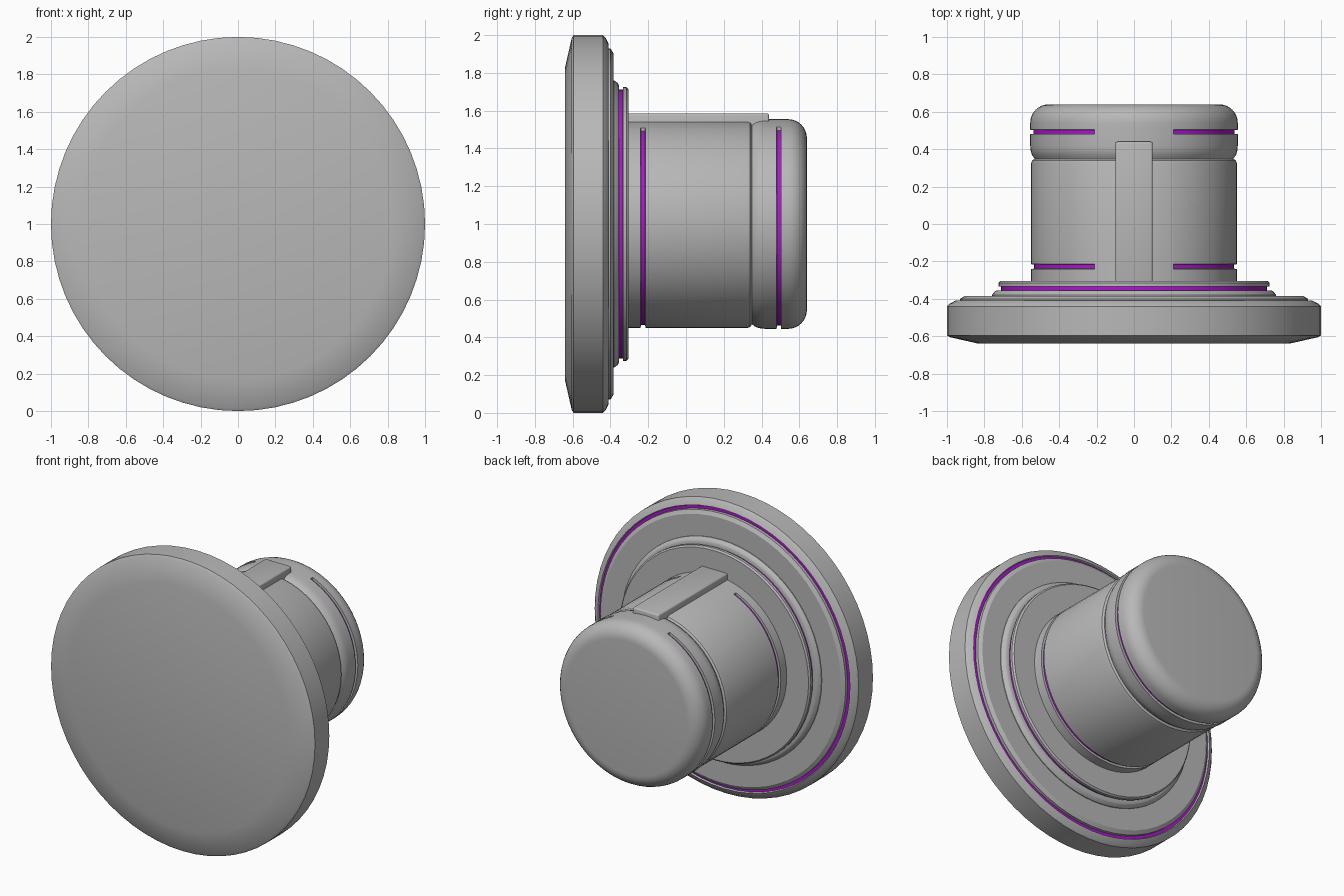
import bpy, bmesh, math

cube = bpy.data.objects.get("Cube")
if cube:
    bpy.data.objects.remove(cube)

SEGMENTS = 64
GAP = math.radians(22.5)   # uncut arc at the top of the partial grooves
CENTER_Z = 1.0


def make_material(name, color):
    mat = bpy.data.materials.new(name)
    mat.use_nodes = True
    mat.diffuse_color = color
    bsdf = mat.node_tree.nodes["Principled BSDF"]
    bsdf.inputs["Base Color"].default_value = color
    bsdf.inputs["Roughness"].default_value = 0.6
    return mat


GREY = make_material("grey", (0.48, 0.48, 0.48, 1))
PURPLE = make_material("purple", (0.4, 0.01, 0.6, 1))


def finish(bm, name):
    bmesh.ops.recalc_face_normals(bm, faces=bm.faces)
    mesh = bpy.data.meshes.new(name)
    bm.to_mesh(mesh)
    bm.free()
    obj = bpy.data.objects.new(name, mesh)
    bpy.context.collection.objects.link(obj)
    mesh.materials.append(GREY)
    mesh.materials.append(PURPLE)
    bpy.ops.object.select_all(action='DESELECT')
    obj.select_set(True)
    bpy.context.view_layer.objects.active = obj
    bpy.ops.object.shade_smooth_by_angle(angle=math.radians(30))
    return obj


def lathe(name, profile, purple_row=None, depth=0.0):
    """Turn (radius, y) points about the y axis. The strip after purple_row is
    purple; with a depth it is also sunk, except across the top gap."""
    angles = [2 * math.pi * i / SEGMENTS for i in range(SEGMENTS)]
    if depth:
        angles += [GAP + 0.01, 2 * math.pi - GAP - 0.01]
        angles.sort()

    def sunk(a):
        return min(a, 2 * math.pi - a) > GAP + 0.005

    bm = bmesh.new()
    rings = []
    for row, (radius, y) in enumerate(profile):
        cut = depth if purple_row is not None and row in (purple_row, purple_row + 1) else 0
        ring = []
        for a in angles:
            r = radius - (cut if sunk(a) else 0)
            ring.append(bm.verts.new((r * math.sin(a), y, CENTER_Z + r * math.cos(a))))
        rings.append(ring)
    n = len(angles)
    for row in range(len(rings) - 1):
        for i in range(n):
            j = (i + 1) % n
            f = bm.faces.new((rings[row][i], rings[row][j], rings[row + 1][j], rings[row + 1][i]))
            if row == purple_row and (not depth or (sunk(angles[i]) and sunk(angles[j]))):
                f.material_index = 1
    bm.faces.new(rings[0])
    bm.faces.new(rings[-1])
    return finish(bm, name)


# Broad front disc with a purple groove facing the back
lathe("front_disc", [
    (0.83, -0.64), (0.985, -0.605), (1.0, -0.595), (1.0, -0.44), (0.985, -0.425),
    (0.955, -0.41), (0.95, -0.42), (0.93, -0.42), (0.93, -0.40),
    (0.905, -0.385), (0.70, -0.385)], purple_row=6)

# Raised collar with a purple groove around its edge
lathe("collar", [
    (0.76, -0.40), (0.76, -0.38), (0.745, -0.36), (0.735, -0.355), (0.712, -0.355),
    (0.712, -0.335), (0.725, -0.333), (0.725, -0.315), (0.715, -0.305)], purple_row=4)

# Main shaft with a partial groove near the collar
lathe("shaft", [
    (0.55, -0.33), (0.55, -0.24), (0.55, -0.239), (0.55, -0.216), (0.55, -0.215),
    (0.55, 0.325), (0.545, 0.34), (0.53, 0.35), (0.53, 0.37)], purple_row=2, depth=0.015)

# Rounded end cap with a partial groove
fillet = [(0.455 + 0.1 * math.cos(t * math.pi / 16), 0.54 + 0.1 * math.sin(t * math.pi / 16))
          for t in range(9)]
lathe("end_cap", [
    (0.53, 0.345), (0.535, 0.355), (0.546, 0.37), (0.553, 0.395), (0.555, 0.42),
    (0.555, 0.48), (0.555, 0.481), (0.555, 0.503), (0.555, 0.504)] + fillet,
    purple_row=6, depth=0.017)

# Raised key running along the top of the shaft
bm = bmesh.new()
bmesh.ops.create_cube(bm, size=1)
for v in bm.verts:
    v.co.x *= 0.2
    v.co.y = 0.44 if v.co.y > 0 else -0.32
    v.co.z = 1.585 if v.co.z > 0 else 1.48
edges = [e for e in bm.edges if any(v.co.z > 1.5 for v in e.verts)]
bmesh.ops.bevel(bm, geom=edges, offset=0.012, segments=3, affect='EDGES', profile=0.5)
finish(bm, "top_key")
